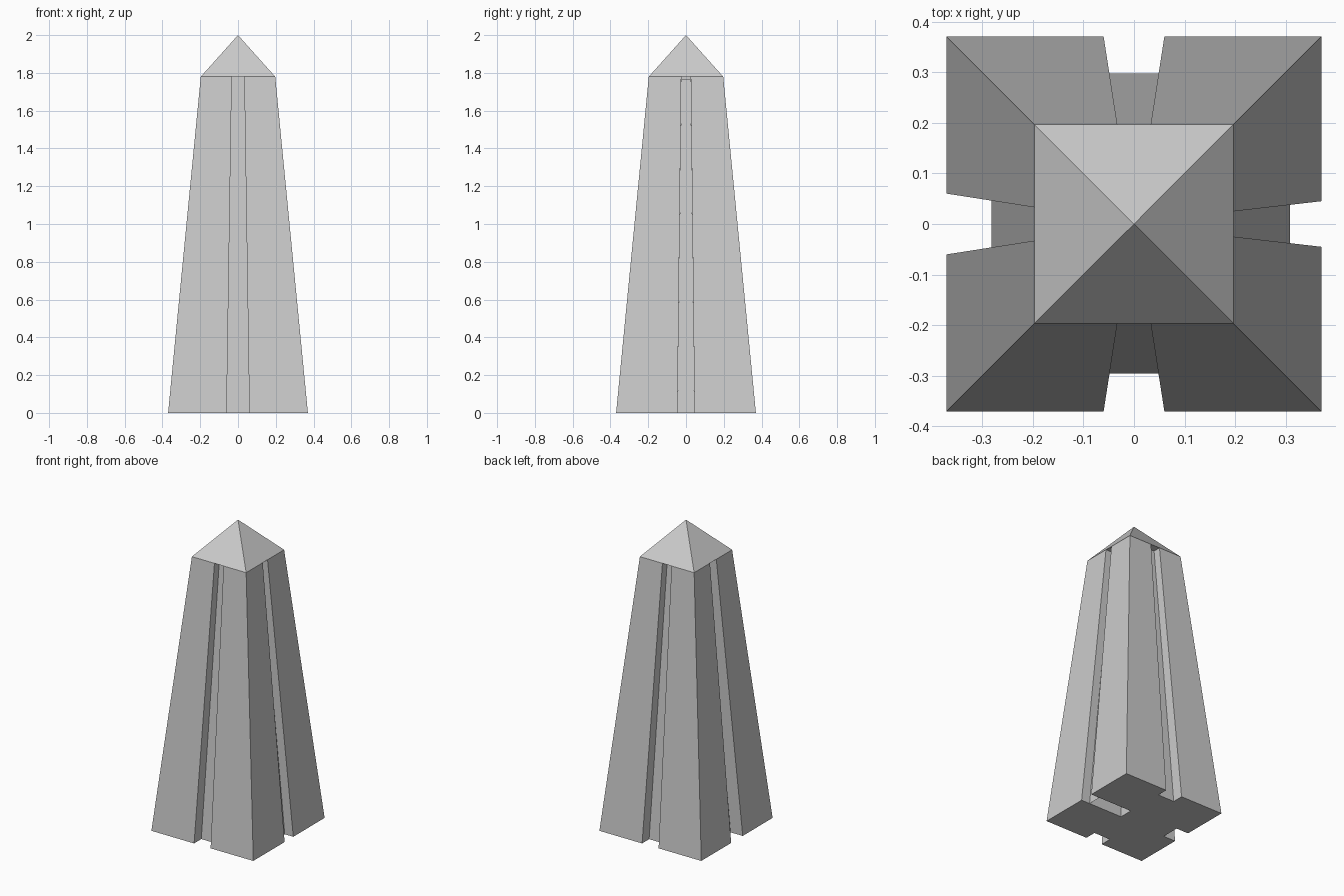
import bpy, bmesh

if "Cube" in bpy.data.objects:
    bpy.data.objects.remove(bpy.data.objects["Cube"])

BASE, TOP, NECK, APEX = 0.37, 0.197, 1.78, 2.0
H_PANEL = 1.768


def make_object(name, verts, faces):
    mesh = bpy.data.meshes.new(name)
    bm = bmesh.new()
    vs = [bm.verts.new(v) for v in verts]
    for f in faces:
        bm.faces.new([vs[i] for i in f])
    bmesh.ops.recalc_face_normals(bm, faces=bm.faces)
    bm.to_mesh(mesh)
    bm.free()
    obj = bpy.data.objects.new(name, mesh)
    bpy.context.collection.objects.link(obj)
    return obj


def turn(x, y, quarter):
    for _ in range(quarter):
        x, y = -y, x
    return x, y


def section(half, z, grooves):
    """Square outline with one groove (half width, floor distance) per side."""
    pts = []
    for q, (w, floor) in enumerate(grooves):
        for x, y in ((half, -half), (half, -w), (floor, -w), (floor, w), (half, w)):
            pts.append((*turn(x, y, q), z))
    return pts


# Tapered shaft, grooves ordered right, back, left, front (right one is a deep slot)
low = section(BASE, 0, [(0.045, 0.063), (0.06, 0.297), (0.06, 0.282), (0.06, 0.295)])
high = section(TOP, NECK, [(0.025, 0.034), (0.033, 0.147), (0.033, 0.137), (0.033, 0.146)])
n = len(low)
sides = [(i, (i + 1) % n, n + (i + 1) % n, n + i) for i in range(n)]
make_object("shaft", low + high, sides + [tuple(range(n))])

# Thin panel closing the slot on the right side
make_object("slot_panel",
            [(0.308, -0.045, 0.0), (0.308, 0.045, 0.0),
             (0.154, 0.025, H_PANEL), (0.154, -0.025, H_PANEL)],
            [(0, 1, 2, 3)])

# Pyramid cap with a closed underside
corners = [(*turn(TOP, TOP, q), NECK) for q in range(4)]
make_object("pyramid_cap", corners + [(0, 0, APEX)],
            [(i, (i + 1) % 4, 4) for i in range(4)] + [(0, 1, 2, 3)])
